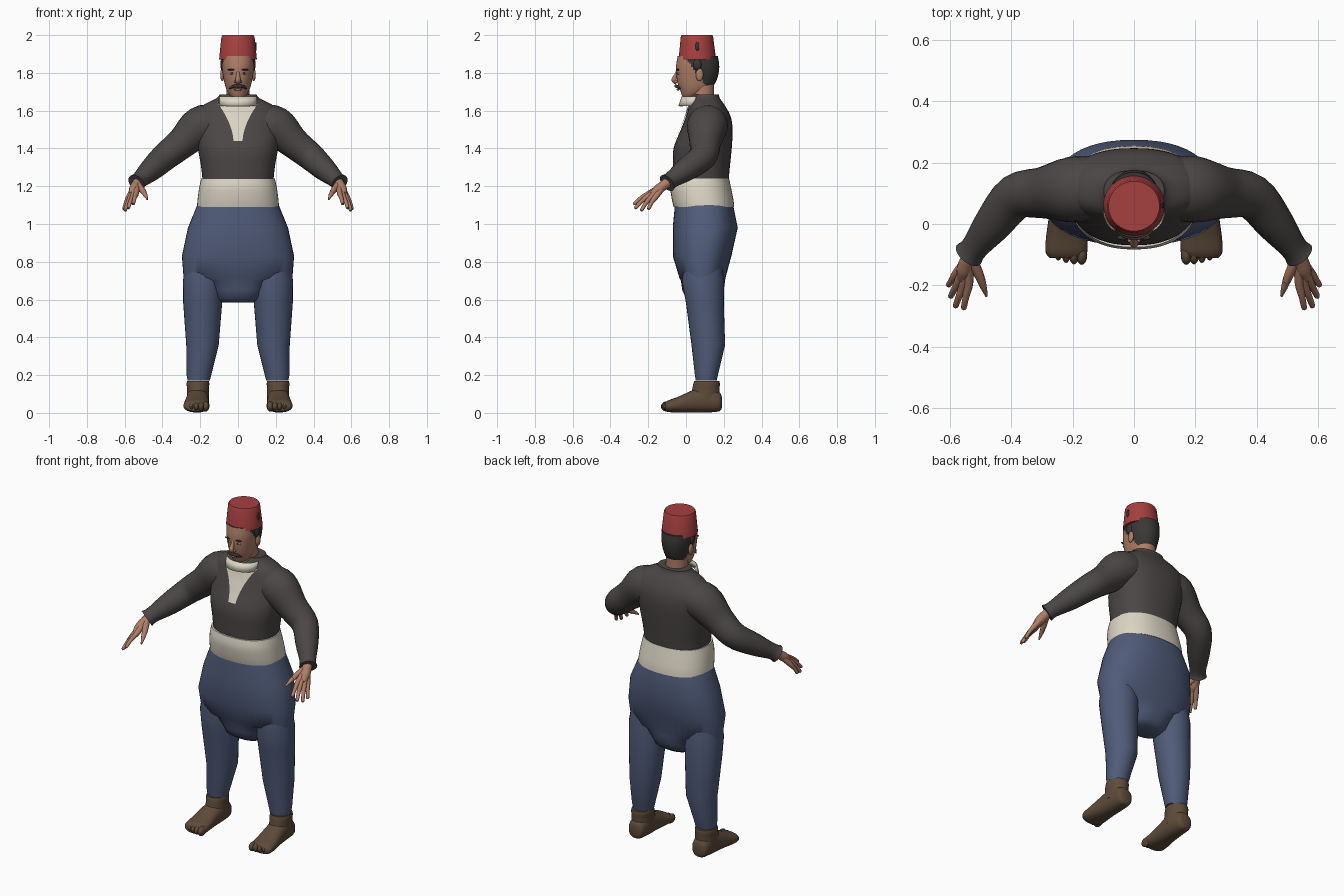
import bpy, bmesh
from math import sin, cos, pi, copysign
from mathutils import Vector as V

if "Cube" in bpy.data.objects:
    bpy.data.objects.remove(bpy.data.objects["Cube"])


def material(name, r, g, b):
    m = bpy.data.materials.new(name)
    m.use_nodes = True
    m.diffuse_color = (r, g, b, 1)
    bsdf = m.node_tree.nodes["Principled BSDF"]
    bsdf.inputs["Base Color"].default_value = (r, g, b, 1)
    bsdf.inputs["Roughness"].default_value = 0.8
    return m


SKIN = material("skin", .43, .21, .135)
HAIR = material("dark hair", .04, .038, .037)
RED = material("red felt", .38, .05, .05)
JACKET = material("charcoal cloth", .07, .062, .06)
CREAM = material("cream cloth", .72, .67, .56)
BLUE = material("blue cloth", .08, .105, .19)
BROWN = material("brown leather", .11, .07, .042)
WHITE = material("eye white", .6, .55, .5)


def finish(name, bm, *mats, angle=50):
    bmesh.ops.recalc_face_normals(bm, faces=bm.faces)
    me = bpy.data.meshes.new(name)
    bm.to_mesh(me)
    bm.free()
    for m in mats:
        me.materials.append(m)
    ob = bpy.data.objects.new(name, me)
    bpy.context.collection.objects.link(ob)
    bpy.ops.object.select_all(action='DESELECT')
    ob.select_set(True)
    bpy.context.view_layer.objects.active = ob
    bpy.ops.object.shade_smooth_by_angle(angle=angle * pi / 180)
    return ob


def refine(rows, k):
    """Catmull-Rom interpolation of rows of numbers, k steps per span."""
    out = []
    for i in range(len(rows) - 1):
        a, b, c, d = (rows[max(0, min(len(rows) - 1, i + j))] for j in (-1, 0, 1, 2))
        for s in range(k):
            t = s / k
            out.append([q + .5 * t * (r - p + t * (2*p - 5*q + 4*r - w + t * (3*(q - r) + w - p)))
                        for p, q, r, w in zip(a, b, c, d)])
    return out + [list(rows[-1])]


def skin_rings(name, rings, mat, n=32, p=2.0, angle=50):
    """Skin capped superellipse rings given as (centre, u, v)."""
    bm = bmesh.new()
    loops = []
    for c, u, v in rings:
        pts = []
        for i in range(n):
            ca, sa = cos(2 * pi * i / n), sin(2 * pi * i / n)
            pts.append(bm.verts.new(c + u * copysign(abs(ca) ** (2 / p), ca)
                                    + v * copysign(abs(sa) ** (2 / p), sa)))
        loops.append(pts)
    for a, b in zip(loops, loops[1:]):
        for i in range(n):
            j = (i + 1) % n
            bm.faces.new((a[i], a[j], b[j], b[i]))
    bm.faces.new(loops[0])
    bm.faces.new(loops[-1])
    return finish(name, bm, mat, angle=angle)


def stack(name, rows, mat, k=4, side=1, **kw):
    """Upright loft from rows (z, x, y, half width, half depth)."""
    rings = [(V((side * x, y, z)), V((a, 0, 0)), V((0, b, 0))) for z, x, y, a, b in refine(rows, k)]
    return skin_rings(name, rings, mat, **kw)


def tube(name, rows, mat, k=4, side=1, n=16):
    """Round limb along rows (x, y, z, radius)."""
    rows = refine(rows, k)
    pts = [V((side * r[0], r[1], r[2])) for r in rows]
    rings = []
    for i, c in enumerate(pts):
        d = (pts[min(i + 1, len(pts) - 1)] - pts[max(i - 1, 0)]).normalized()
        u = d.cross(V((.31, .8, .52))).normalized()
        rings.append((c, u * rows[i][3], d.cross(u) * rows[i][3]))
    return skin_rings(name, rings, mat, n=n)


def ball(name, loc, scale, mat):
    bm = bmesh.new()
    bmesh.ops.create_uvsphere(bm, u_segments=16, v_segments=10, radius=1)
    for v in bm.verts:
        v.co = V(a * b for a, b in zip(v.co, scale)) + V(loc)
    return finish(name, bm, mat)


# Baggy trousers with a hanging seat
stack("trouser_seat", [
    (.585, 0, .09, .09, .06), (.605, 0, .09, .122, .09), (.65, 0, .09, .142, .11),
    (.7, 0, .09, .2, .117), (.715, 0, .087, .288, .122), (.83, 0, .085, .297, .155),
    (.98, 0, .102, .265, .172), (1.11, 0, .095, .212, .153)], BLUE, k=1, n=48, p=2.3)

# Waist sash
stack("waist_sash", [
    (1.09, 0, .095, .217, .16), (1.13, 0, .088, .214, .163), (1.19, 0, .078, .206, .161),
    (1.24, 0, .076, .195, .152)], CREAM, n=48, p=2.3)

# Jacket body, its rows are shared with the shirt front
BODY = [(1.225, 0, .08, .187, .145), (1.3, 0, .082, .195, .15), (1.4, 0, .088, .212, .154),
        (1.5, 0, .11, .225, .137), (1.57, 0, .118, .23, .118), (1.625, 0, .112, .19, .095),
        (1.665, 0, .108, .115, .072), (1.685, 0, .108, .098, .066)]
stack("jacket_body", BODY, JACKET, n=48, p=2.3)

# Shirt front, a thin panel lying on the chest and tapering down
bm = bmesh.new()
grid = []
for z, _, cy, rx, ry in refine(BODY, 8):
    if 1.435 < z < 1.64:
        t = (z - 1.435) / .2
        w = .024 + .08 * t ** 1.8
        row = []
        for i in range(13):
            x = w * (i / 6 - 1)
            y = cy - ry * (1 - abs(x / rx) ** 2.3) ** (1 / 2.3) - .006
            row.append(bm.verts.new((x, y, z)))
        grid.append(row)
for a, b in zip(grid, grid[1:]):
    for i in range(12):
        bm.faces.new((a[i], a[i + 1], b[i + 1], b[i]))
finish("shirt_front", bm, CREAM)

# Stand-up shirt collar, an open half band in front of the neck
bm = bmesh.new()
band = []
for i in range(21):
    a = pi + pi * i / 20
    band.append([bm.verts.new((.1 * cos(a), y + .078 * sin(a), z))
                 for y, z in ((.038, 1.625), (.055, 1.675))])
for a, b in zip(band, band[1:]):
    bm.faces.new((a[0], b[0], b[1], a[1]))
collar = finish("shirt_collar", bm, CREAM)
collar.modifiers.new("thickness", 'SOLIDIFY').thickness = .006

# Neck and head, with hair on the back and sides
stack("neck", [(1.58, 0, .1, .075, .065), (1.66, 0, .088, .062, .062), (1.76, 0, .085, .06, .065)], SKIN)
head = stack("head", [
    (1.668, 0, .012, .025, .026), (1.68, 0, .025, .042, .046), (1.705, 0, .042, .058, .072),
    (1.74, 0, .054, .07, .097), (1.79, 0, .06, .08, .111), (1.84, 0, .062, .086, .114),
    (1.89, 0, .062, .086, .106)], SKIN, k=6, n=64, p=2.15)
head.data.materials.append(HAIR)
for f in head.data.polygons:
    c = f.center
    f.material_index = int(c.z > 1.735 and c.y > .1 - .75 * (c.z - 1.74))

# Face
tube("nose", [(0, -.044, 1.808, .008), (0, -.057, 1.78, .011), (0, -.063, 1.762, .014),
              (0, -.05, 1.746, .01)], SKIN)
tube("moustache", [(-.045, -.03, 1.716, .003), (-.028, -.046, 1.727, .008), (0, -.054, 1.731, .008),
                   (.028, -.046, 1.727, .008), (.045, -.03, 1.716, .003)], HAIR)
ball("lower_lip", (0, -.042, 1.712), (.022, .008, .006), SKIN)
for s, tag in ((1, "left"), (-1, "right")):
    ball(tag + "_nostril", (s * .012, -.053, 1.754), (.009, .01, .008), SKIN)
    ball(tag + "_eye", (s * .032, -.04, 1.797), (.014, .008, .006), WHITE)
    ball(tag + "_iris", (s * .032, -.046, 1.797), (.006, .004, .006), HAIR)
    ball(tag + "_eyebrow", (s * .034, -.044, 1.817), (.021, .009, .005), HAIR)
    ball(tag + "_ear", (s * .083, .072, 1.79), (.011, .02, .034), SKIN)
    ball(tag + "_sideburn", (s * .084, .06, 1.845), (.01, .022, .03), HAIR)

# Brimless felt hat with a small tassel
stack("felt_hat", [(1.872, 0, .06, .1, .099), (1.99, 0, .058, .088, .086), (2, 0, .058, .083, .081)],
      RED, k=1, n=48, angle=40)
ball("hat_tassel", (.094, .06, 1.94), (.005, .01, .024), HAIR)

# Fingers run from the wrist over the knuckles to the tips
FINGERS = {"index": ((.538, -.19, 1.165), (.555, -.277, 1.105)),
           "middle": ((.553, -.19, 1.155), (.582, -.27, 1.083)),
           "ring": ((.568, -.18, 1.147), (.598, -.238, 1.07)),
           "little": ((.578, -.162, 1.142), (.605, -.2, 1.078))}

for s, tag in ((1, "left_"), (-1, "right_")):
    # Sleeve with a flared cuff
    tube(tag + "sleeve", [
        (.12, .12, 1.53, .1), (.2, .112, 1.515, .108), (.295, .102, 1.43, .084),
        (.385, .088, 1.357, .074), (.46, .0, 1.288, .062), (.518, -.075, 1.236, .045),
        (.538, -.1, 1.217, .05)], JACKET, side=s, n=24)
    # Hand
    tube(tag + "wrist", [(.515, -.07, 1.238, .03), (.54, -.115, 1.207, .026),
                         (.552, -.15, 1.18, .026), (.56, -.18, 1.157, .015)], SKIN, side=s)
    for name, (knuckle, tip) in FINGERS.items():
        mid = V(knuckle).lerp(V(tip), .55) + V((0, 0, .006))
        end = V(knuckle).lerp(V(tip), .95)
        tube(tag + name + "_finger", [(.54, -.115, 1.207, .019), (*knuckle, .015), (*mid, .011),
                                      (*end, .009), (*tip, .003)], SKIN, side=s, n=10)
    tube(tag + "thumb", [(.53, -.115, 1.207, .02), (.505, -.165, 1.177, .016), (.49, -.205, 1.152, .011),
                         (.48, -.235, 1.13, .004)], SKIN, side=s, n=10)
    # Trouser leg
    stack(tag + "trouser_leg", [
        (.172, .208, .107, .059, .056), (.2, .207, .108, .065, .061), (.36, .188, .118, .086, .089),
        (.58, .187, .1, .103, .1), (.7, .185, .09, .106, .112), (.78, .18, .09, .1, .1)],
        BLUE, k=1, side=s)
    # Foot, swept from heel to toe, with ankle and toes
    rows = [(.19, .212, .055, .025, .028), (.175, .212, .06, .047, .052), (.11, .212, .072, .057, .07),
            (.04, .215, .062, .06, .06), (-.04, .219, .044, .067, .042), (-.09, .22, .036, .068, .032),
            (-.11, .22, .032, .055, .022)]
    rings = [(V((s * x, y, z)), V((a, 0, 0)), V((0, 0, b))) for y, x, z, a, b in refine(rows, 4)]
    skin_rings(tag + "foot", rings, BROWN, p=2.3)
    stack(tag + "ankle", [(.06, .212, .1, .058, .08), (.12, .212, .105, .058, .073),
                          (.155, .212, .109, .06, .07), (.17, .212, .11, .057, .066)], BROWN, side=s)
    for i in range(5):
        r = .021 - .0018 * i
        ball(tag + "toe_%d" % (i + 1), (s * (.17 + .0255 * i), -.1 + .0015 * i * i, .034),
             (r * .85, .033, r * 1.3), BROWN)
